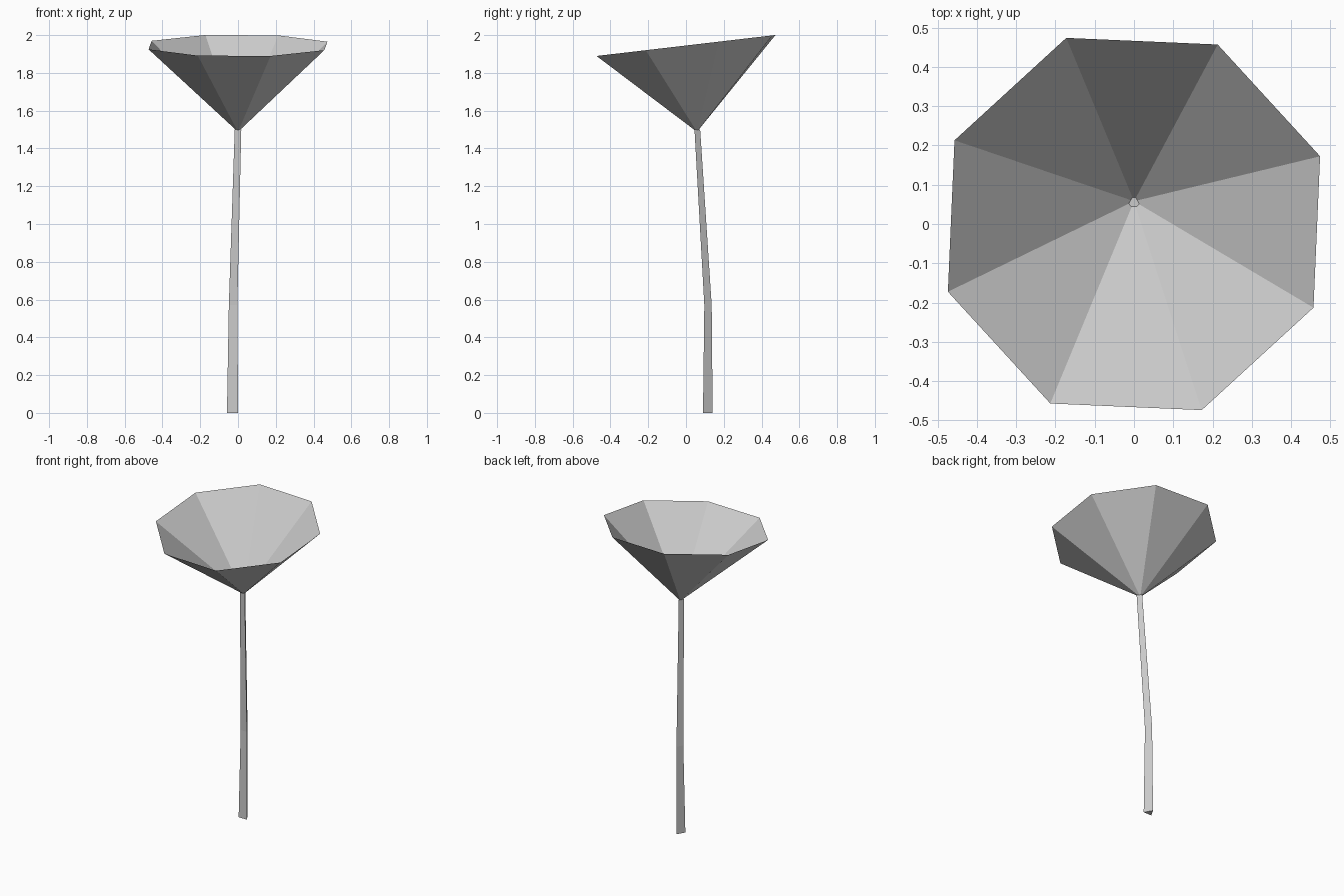
import bpy, bmesh
from math import sin, cos, radians

cube = bpy.data.objects.get("Cube")
if cube:
    bpy.data.objects.remove(cube, do_unlink=True)

grey = bpy.data.materials.new("light_grey")
grey.use_nodes = True
colour = (0.6, 0.6, 0.6, 1)
grey.diffuse_color = colour
grey.node_tree.nodes["Principled BSDF"].inputs["Base Color"].default_value = colour


def finish(name, bm):
    mesh = bpy.data.meshes.new(name)
    bm.to_mesh(mesh)
    bm.free()
    mesh.materials.append(grey)
    obj = bpy.data.objects.new(name, mesh)
    bpy.context.collection.objects.link(obj)
    return obj


def ring(bm, centre, radius, sides, start, tilt=0.0):
    """Regular ring of vertices; tilt raises it towards the back."""
    x, y, z = centre
    verts = []
    for i in range(sides):
        a = radians(start + 360 * i / sides)
        dx, dy = radius * cos(a), radius * sin(a)
        verts.append(bm.verts.new((x + dx, y + dy, z + tilt * dy)))
    return verts


# Open, tilted eight-sided cup
bm = bmesh.new()
rim = ring(bm, (0, 0, 1.945), 0.504, 8, 20, 0.117)
apex = bm.verts.new((0, 0.058, 1.488))
for i, v in enumerate(rim):
    bm.faces.new((v, apex, rim[(i + 1) % len(rim)]))
# The visible outer side is the front of each face
bmesh.ops.reverse_faces(bm, faces=[f for f in bm.faces if f.normal.z > 0])
finish("flower_cup", bm)

# Bent, tapering three-sided stem
bm = bmesh.new()
path = [((-0.029, 0.107, 0), 0.034),
        ((-0.026, 0.110, 0.57), 0.026),
        ((0, 0.055, 1.5), 0.02)]
rings = [ring(bm, c, r, 3, 90) for c, r in path]
for low, high in zip(rings, rings[1:]):
    for i in range(3):
        j = (i + 1) % 3
        bm.faces.new((low[i], low[j], high[j], high[i]))
bm.faces.new(rings[0][::-1])
bm.faces.new(rings[-1])
bmesh.ops.recalc_face_normals(bm, faces=bm.faces[:])
finish("stem", bm)
